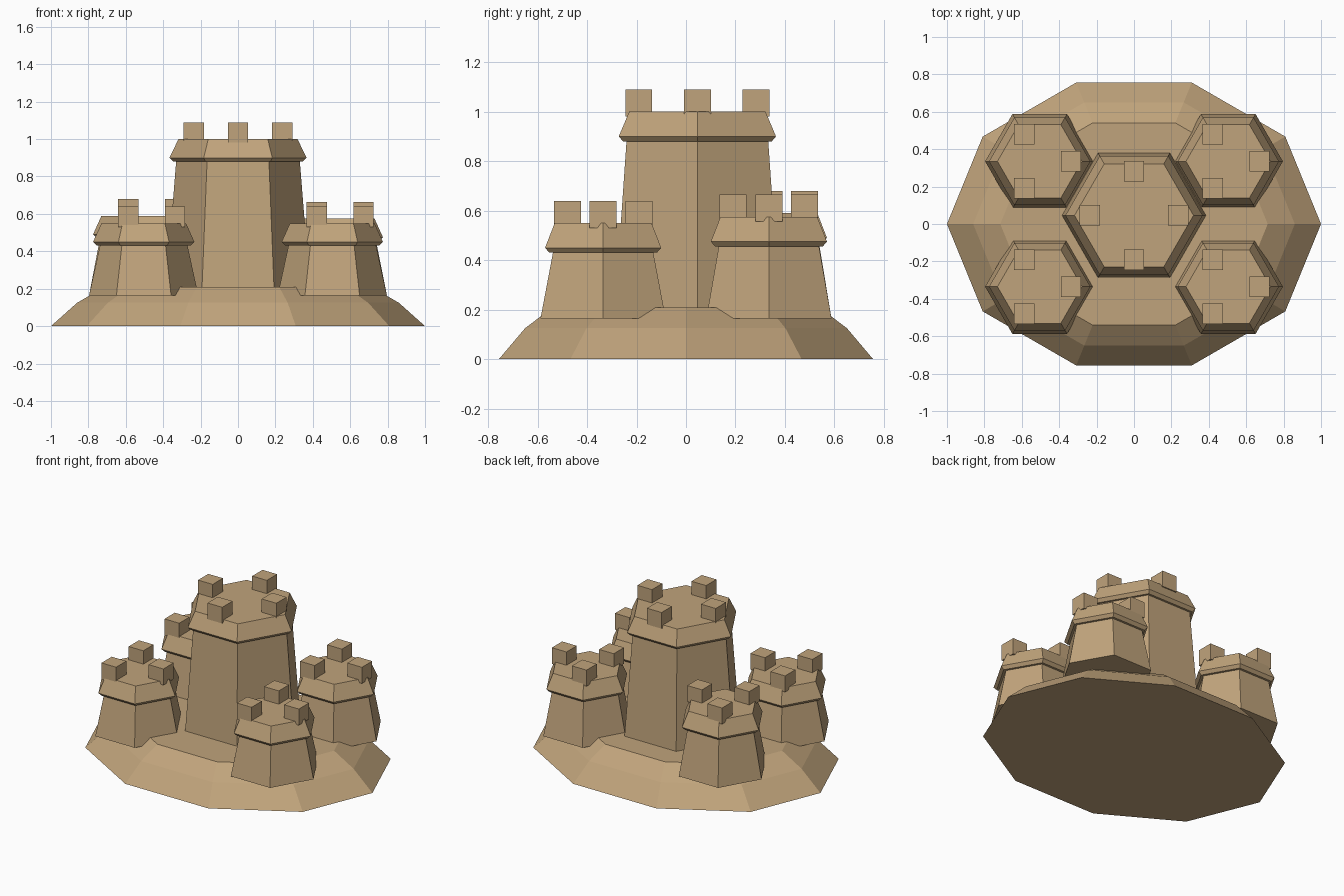
import bpy
import bmesh
from math import cos, sin, tau

cube = bpy.data.objects.get("Cube")
if cube:
    bpy.data.objects.remove(cube, do_unlink=True)

SAND = (0.53, 0.37, 0.20, 1.0)
sand = bpy.data.materials.new("sand")
sand.use_nodes = True
sand.diffuse_color = SAND
sand.node_tree.nodes["Principled BSDF"].inputs["Base Color"].default_value = SAND


def finish(name, bm, location):
    bmesh.ops.recalc_face_normals(bm, faces=bm.faces)
    mesh = bpy.data.meshes.new(name)
    bm.to_mesh(mesh)
    bm.free()
    mesh.materials.append(sand)
    obj = bpy.data.objects.new(name, mesh)
    obj.location = location
    bpy.context.collection.objects.link(obj)
    return obj


def stacked_rings(name, sides, profile, location=(0, 0, 0), y_scale=1.0):
    """Closed faceted solid through (radius, height) rings."""
    bm = bmesh.new()
    rings = []
    for radius, z in profile:
        angles = [tau * i / sides for i in range(sides)]
        rings.append([bm.verts.new((radius * cos(a), radius * sin(a) * y_scale, z))
                      for a in angles])
    for low, high in zip(rings, rings[1:]):
        for i in range(sides):
            j = (i + 1) % sides
            bm.faces.new((low[i], low[j], high[j], high[i]))
    bm.faces.new(rings[0][::-1])
    bm.faces.new(rings[-1])
    return finish(name, bm, location)


def tower(name, x, y, base_z, top, base_r, neck_r, rim_r, roof_r, merlons, merlon_r, turn=0.0):
    # Tapered six-sided body
    stacked_rings(name + "_body", 6, [(base_r, base_z), (neck_r, top - 0.11)], (x, y, 0))
    # Overhanging crown
    stacked_rings(name + "_crown", 6,
                  [(rim_r - 0.02, top - 0.12), (rim_r, top - 0.10), (roof_r, top)], (x, y, 0))
    # Square battlement blocks
    for i in range(merlons):
        a = tau * i / merlons + turn
        bm = bmesh.new()
        bmesh.ops.create_cube(bm, size=0.109)
        finish(f"{name}_merlon_{i + 1}", bm,
               (x + merlon_r * cos(a), y + merlon_r * sin(a), top + 0.035))


# Ten-sided mound
stacked_rings("mound", 10, [(1.0, 0), (0.86, 0.125), (0.715, 0.208)], y_scale=0.795)

# Central keep
tower("keep", 0, 0.046, 0.165, 1.0, 0.388, 0.33, 0.367, 0.318, 4, 0.237)

# Four corner towers of slightly different height
corners = {
    "front_right_tower": (-1, -1, 0.55),
    "front_left_tower": (1, -1, 0.55),
    "back_right_tower": (-1, 1, 0.59),
    "back_left_tower": (1, 1, 0.575),
}
for name, (sx, sy, top) in corners.items():
    tower(name, sx * 0.504, sy * 0.335, 0.165, top, 0.292, 0.232, 0.271, 0.226, 3, 0.167)
